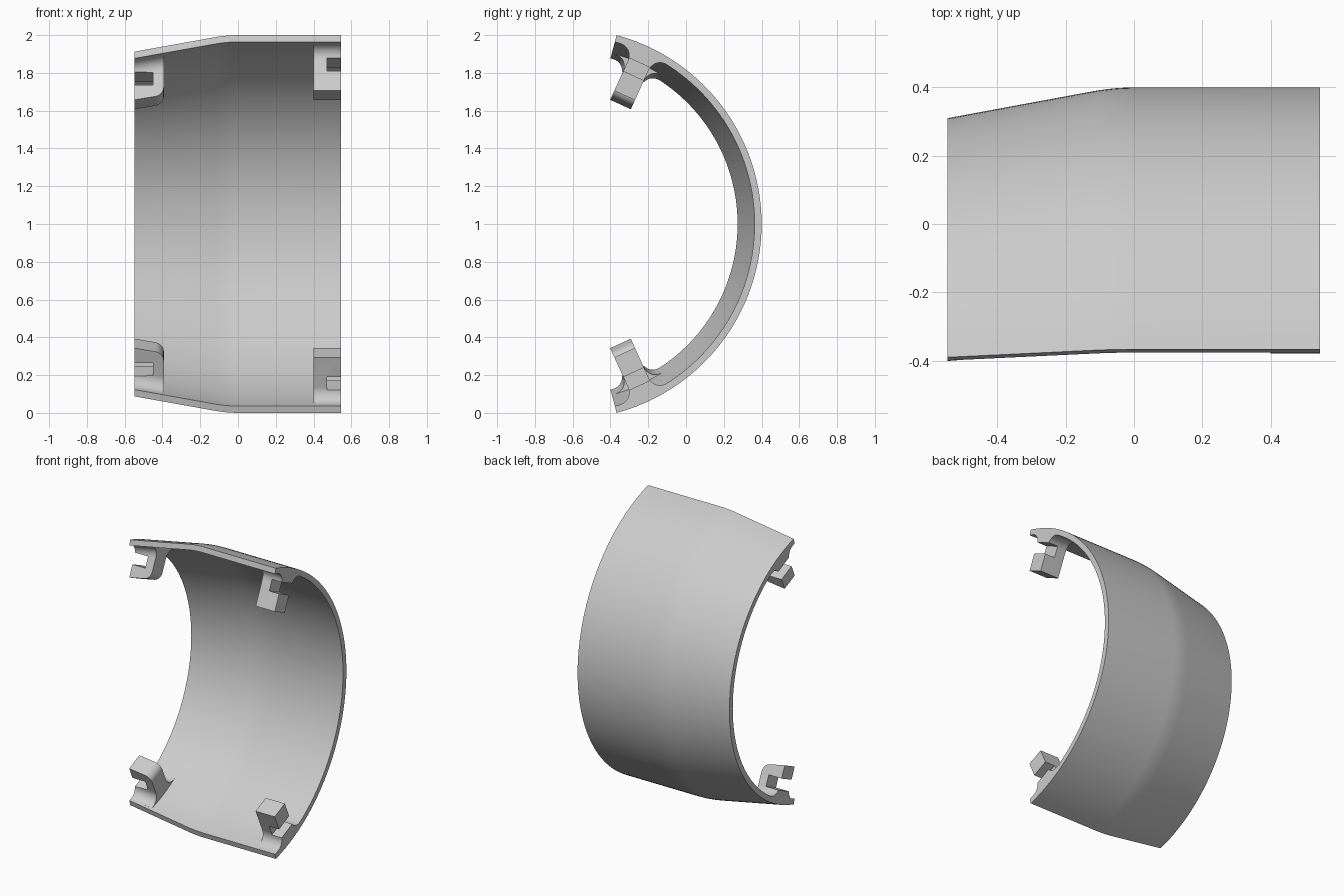
import bpy, bmesh, math

if "Cube" in bpy.data.objects:
    bpy.data.objects.remove(bpy.data.objects["Cube"])

AXIS_Y, AXIS_Z = -0.635, 1.0      # centre line of the curved cover
R_BIG, R_SMALL, WALL = 1.035, 0.945, 0.037
X0, X1 = -0.547, 0.545
SLOPE = 0.184
END = math.radians(75)
CLIP = math.radians(65.5)

grey = bpy.data.materials.new("light_grey")
grey.diffuse_color = (0.6, 0.6, 0.6, 1)
grey.use_nodes = True
grey.node_tree.nodes["Principled BSDF"].inputs["Base Color"].default_value = grey.diffuse_color


def finish(bm, name):
    bmesh.ops.recalc_face_normals(bm, faces=bm.faces[:])
    me = bpy.data.meshes.new(name)
    bm.to_mesh(me)
    bm.free()
    ob = bpy.data.objects.new(name, me)
    bpy.context.collection.objects.link(ob)
    me.materials.append(grey)
    return ob


def smooth(ob):
    bpy.ops.object.select_all(action='DESELECT')
    ob.select_set(True)
    bpy.context.view_layer.objects.active = ob
    bpy.ops.object.shade_smooth_by_angle(angle=math.radians(30))


def prism(loops, name):
    """Join matching closed loops into a capped solid."""
    bm = bmesh.new()
    rings = [[bm.verts.new(p) for p in loop] for loop in loops]
    n = len(rings[0])
    for a, b in zip(rings, rings[1:]):
        for i in range(n):
            j = (i + 1) % n
            bm.faces.new((a[i], a[j], b[j], b[i]))
    bm.faces.new(rings[0])
    bm.faces.new(rings[-1][::-1])
    return finish(bm, name)


def place(x, t, r, side):
    """Clip coordinates (tangent, radius) to world; side is +1 top, -1 bottom."""
    y = AXIS_Y + r * math.cos(CLIP) - t * math.sin(CLIP)
    z = r * math.sin(CLIP) + t * math.cos(CLIP)
    return (x, y, AXIS_Z + side * z)


# Curved cover: tapered wall profile with a soft bend, swept round the axis
outer = [(X0, R_SMALL)]
for i in range(9):
    u = i / 8
    x = -0.12 + 0.12 * u
    outer.append((x, R_BIG - SLOPE * 0.06 * (1 - u) ** 2))
outer.append((X1, R_BIG))
profile = outer + [(x, r - WALL) for x, r in reversed(outer)]
SEG = 72
loops = []
for k in range(SEG + 1):
    a = -END + 2 * END * k / SEG
    loops.append([(x, AXIS_Y + r * math.cos(a), AXIS_Z + r * math.sin(a)) for x, r in profile])
smooth(prism(loops, "curved_cover"))


def clip_section(tip, r_in, w=0.06, f=0.075, n=8):
    """Half of a stem flaring into the wall, then mirrored."""
    half = [(w, tip)]
    for i in range(n + 1):
        a = math.pi - i / n * math.pi / 2
        t = w + f + f * math.cos(a)
        half.append((t, math.sqrt(r_in ** 2 - t * t) - f + f * math.sin(a)))
    half.append((w + f, half[-1][1] + 0.012))
    half.append((w, math.sqrt(r_in ** 2 - w * w) + 0.015))
    return half + [(-t, r) for t, r in reversed(half)]


def make_clip(name, xa, xb, tip, r_in, slope, corner, slot, side):
    # stations along x; the last ones round off the inner tip corner
    xs = [xa, xb]
    if corner:
        xs = [xa] + [xb - corner + corner * math.sin(i / 8 * math.pi / 2) for i in range(9)]
    sec = clip_section(tip, r_in)
    loops = []
    for x in xs:
        loop = []
        for i, (t, r) in enumerate(sec):
            r += slope * (x - xa)
            if corner and i in (0, len(sec) - 1):
                d = max(0, x - (xb - corner))
                r += corner - math.sqrt(max(0, corner ** 2 - d * d))
            loop.append(place(x, t, r, side))
        loops.append(loop)
    ob = prism(loops, name)
    # slot open towards the end of the cover
    sx0, sx1, r0, r1 = slot
    box = [[place(x, t, r, side) for t, r in ((-0.3, r0), (0.3, r0), (0.3, r1), (-0.3, r1))]
           for x in (sx0, sx1)]
    cutter = prism(box, name + "_slot_cutter")
    mod = ob.modifiers.new("slot", 'BOOLEAN')
    mod.object = cutter
    mod.operation = 'DIFFERENCE'
    mod.solver = 'EXACT'
    bpy.ops.object.select_all(action='DESELECT')
    ob.select_set(True)
    bpy.context.view_layer.objects.active = ob
    bpy.ops.object.modifier_apply(modifier=mod.name)
    bpy.data.objects.remove(cutter)
    smooth(ob)


# Four hooked clips: a pair at each end, top and bottom
for side, tag in ((1, "upper"), (-1, "lower")):
    make_clip(tag + "_wide_end_clip", 0.40, X1, 0.748, R_BIG - WALL, 0, 0,
              (0.47, 0.7, 0.863, 0.938), side)
    make_clip(tag + "_narrow_end_clip", X0, -0.393, 0.695, R_SMALL - WALL, SLOPE, 0.045,
              (-0.7, -0.45, 0.78, 0.855), side)
